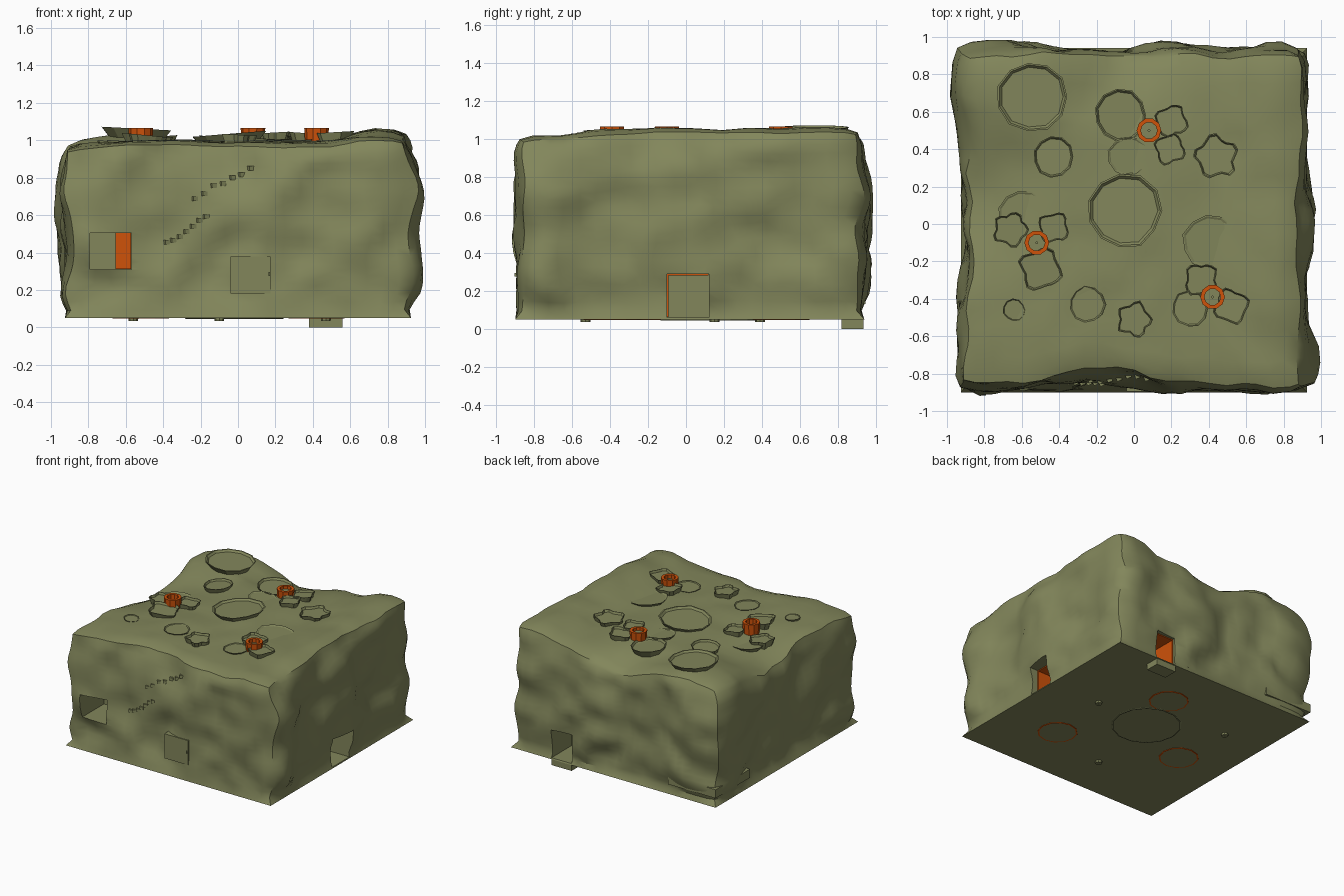
import bpy, bmesh, math, random
from mathutils import Vector, Matrix, noise
from mathutils.bvhtree import BVHTree

if "Cube" in bpy.data.objects:
    bpy.data.objects.remove(bpy.data.objects["Cube"])

random.seed(4)


def material(name, rgb):
    m = bpy.data.materials.new(name)
    m.diffuse_color = (*rgb, 1)
    m.use_nodes = True
    m.node_tree.nodes["Principled BSDF"].inputs["Base Color"].default_value = m.diffuse_color
    return m


OLIVE = material("olive stone", (0.225, 0.24, 0.105))
ORANGE = material("burnt orange", (0.62, 0.085, 0.003))


def finish(name, bm, mat, smooth=None):
    bmesh.ops.recalc_face_normals(bm, faces=bm.faces)
    me = bpy.data.meshes.new(name)
    bm.to_mesh(me)
    bm.free()
    ob = bpy.data.objects.new(name, me)
    bpy.context.collection.objects.link(ob)
    me.materials.append(mat)
    if smooth:
        bpy.ops.object.select_all(action='DESELECT')
        ob.select_set(True)
        bpy.context.view_layer.objects.active = ob
        bpy.ops.object.shade_smooth_by_angle(angle=math.radians(smooth))
    return ob


def box(name, lo, hi, mat=OLIVE, pivot=None, turn=0):
    lo, hi = Vector(lo), Vector(hi)
    bm = bmesh.new()
    bmesh.ops.create_cube(bm, size=1, matrix=Matrix.Translation((lo + hi) / 2) @ Matrix.Diagonal((*(hi - lo), 1)))
    if pivot:
        bmesh.ops.rotate(bm, verts=bm.verts, cent=pivot, matrix=Matrix.Rotation(math.radians(turn), 3, 'Z'))
    return finish(name, bm, mat)


def ramp(v):
    v = max(0, min(1, v))
    return v * v * (3 - 2 * v)


def hump(dx, dy, r):
    return math.exp(-(dx * dx + dy * dy) / (r * r))


def top_height(x, y):
    return (0.995 + 0.065 * ramp((x - 0.45) / 0.3) * (1 - 0.5 * ramp((-y - 0.3) / 0.4))
            + 0.045 * hump(x + 0.6, y - 0.78, 0.26) + 0.02 * hump(x, y - 0.1, 0.3)
            - 0.12 * hump(x + 0.97, y - 0.15, 0.33) - 0.09 * hump(x + 0.05, y - 0.97, 0.25)
            - 0.03 * hump(x + 0.95, y + 0.9, 0.3))


# Rock body: rounded block with bulging corners, roughened by noise, flat underneath
bm = bmesh.new()
bmesh.ops.create_cube(bm, size=2)
bmesh.ops.subdivide_edges(bm, edges=bm.edges, cuts=21, use_grid_fill=True)
R = 0.13
for v in bm.verts:
    t = (v.co.z + 1) / 2
    if t < 0.01:
        v.co = (v.co.x * 0.925, v.co.y * 0.92 + 0.02, 0.05)
        continue
    p = Vector((v.co.x * 0.91, v.co.y * 0.905 + 0.015, 0.05 + 0.95 * t))
    core = Vector((max(-0.91 + R, min(0.91 - R, p.x)), max(-0.89 + R, min(0.92 - R, p.y)), min(p.z, 1 - R)))
    off = p - core
    if off.length > R:
        p = core + off.normalized() * (R + 0.35 * (off.length - R))
    p.z = 0.05 + (p.z - 0.05) * (top_height(p.x, p.y) - 0.05) / 0.95
    n = noise.noise_vector(p * 2.6) * 0.035 + noise.noise_vector(p * 5 + Vector((3, 1, 7))) * 0.045
    fade = ramp(t * 6)
    mid = fade * math.sin(math.pi * min(1, 0.15 + t * 0.8))
    p.x += n.x * fade
    p.y += n.y * fade
    p.z += n.z * (0.3 if t > 0.9 else 0.5 * fade)
    p.x += mid * (0.07 * hump(p.x - 0.95, p.y + 0.75, 0.22) - 0.08 * hump(p.x + 0.95, p.y - 0.82, 0.2)
                  - 0.04 * hump(p.x + 0.95, p.y + 0.5, 0.2) + 0.04 * hump(p.x - 0.95, p.y, 0.2))
    p.y += mid * (0.05 * hump(p.x - 0.2, p.y - 0.95, 0.18) + 0.04 * hump(p.x - 0.75, p.y - 0.95, 0.2)
                  + 0.04 * hump(p.x + 0.65, p.y - 0.95, 0.25) - 0.05 * hump(p.x - 0.15, p.y + 0.9, 0.12)
                  + 0.045 * hump(p.x + 0.2, p.y + 0.9, 0.35))
    p.y += 0.08 * ramp((t - 0.55) / 0.45) * hump(p.x + 0.15, p.y + 0.9, 0.4)
    v.co = (max(-1, min(1, p.x)), max(-0.98, min(0.985, p.y)), max(0.05, min(1.07, p.z)))
bmesh.ops.triangulate(bm, faces=bm.faces)
bm.normal_update()
surface = BVHTree.FromBMesh(bm)
body = finish("rock_body", bm, OLIVE, 35)


def hit(origin, direction):
    return surface.ray_cast(Vector(origin), Vector(direction))[0]


def top_z(x, y):
    return hit((x, y, 3), (0, 0, -1)).z


wy = hit((-0.68, -3, 0.4), (0, 1, 0)).y
dy = hit((0.07, -3, 0.28), (0, 1, 0)).y
sx = hit((3, 0.01, 0.17), (-1, 0, 0)).x
by = hit((0.47, 3, 0.17), (0, -1, 0)).y


# Window and doorways cut deep into the rock
def cut(name, lo, hi):
    c = box(name, lo, hi)
    c.hide_render = True
    c.hide_set(True)
    mod = body.modifiers.new(name, 'BOOLEAN')
    mod.operation, mod.solver, mod.object = 'DIFFERENCE', 'EXACT', c


cut("window_cutter", (-0.79, -1.2, 0.31), (-0.57, wy + 0.3, 0.505))
cut("side_cutter", (sx - 0.22, -0.10, 0.06), (1.2, 0.12, 0.29))
cut("back_cutter", (0.38, by - 0.24, 0.06), (0.56, 1.2, 0.29))

# Coloured linings inside the openings
box("window_lining", (-0.655, wy + 0.291, 0.311), (-0.571, wy + 0.299, 0.504), ORANGE)
box("side_lining", (sx - 0.219, -0.0995, 0.061), (sx - 0.07, -0.092, 0.289), ORANGE)
box("side_ceiling_lining", (sx - 0.219, -0.0995, 0.282), (sx - 0.07, 0.119, 0.2895), ORANGE)
box("back_lining", (0.3805, by - 0.239, 0.061), (0.388, by - 0.01, 0.289), ORANGE)
box("back_ceiling_lining", (0.3805, by - 0.239, 0.282), (0.5595, by - 0.01, 0.2895), ORANGE)
box("back_step", (0.38, 0.82, 0.0), (0.56, 0.935, 0.055))

# Front door: closed leaf with a small knob
box("front_door", (-0.04, dy - 0.01, 0.18), (0.175, dy + 0.1, 0.38))
box("front_door_knob", (0.162, dy - 0.02, 0.275), (0.172, dy - 0.005, 0.295))

# Low ledge wrapping the back left corner
box("back_ledge", (-0.93, 0.86, 0.13), (-0.5, 0.945, 0.2))
box("left_ledge", (-0.93, 0.5, 0.13), (-0.86, 0.945, 0.2))


# Flared shallow dishes on the top, round or lobed
def dish(name, x, y, r, lobes, h):
    z, bm = top_z(x, y), bmesh.new()
    count = 20 if lobes else 11
    rings = []
    tilt = random.uniform(-0.1, 0.1)
    wobble = [random.uniform(-0.05, 0.05) for _ in range(count)]
    for zz, s in ((-0.03, 0.75), (h, 1.0), (h, 0.95), (h * 0.5, 0.88)):
        ring = []
        for i in range(count):
            a = math.tau * i / count
            k = r * s * (1 + (0.14 * math.cos(lobes * a + x * 9) if lobes else 0) + wobble[i])
            ring.append(bm.verts.new((x + k * math.cos(a), y + k * math.sin(a), z + zz + tilt * k * math.cos(a))))
        rings.append(ring)
    for lower, upper in zip(rings, rings[1:]):
        for i in range(count):
            j = (i + 1) % count
            bm.faces.new((lower[i], lower[j], upper[j], upper[i]))
    bm.faces.new(rings[-1])
    bm.faces.new(rings[0][::-1])
    finish(name, bm, OLIVE)


for x, y, r in ((-0.54, 0.68, 0.19), (-0.07, 0.58, 0.14), (-0.43, 0.36, 0.11), (-0.05, 0.07, 0.2)):
    dish("raised_dish", x, y, r, 0, 0.03)
for x, y, r in ((0.41, -0.1, 0.15), (-0.25, -0.43, 0.1), (-0.64, -0.46, 0.06), (-0.6, 0.05, 0.13),
                (-0.03, 0.36, 0.11), (0.3, -0.45, 0.1)):
    dish("flush_dish", x, y, r, 0, 0.01)
for x, y, r, n in ((0, -0.51, 0.09, 5), (0.44, 0.36, 0.11, 5), (0.2, 0.55, 0.085, 4), (0.19, 0.4, 0.08, 4),
                   (-0.5, -0.24, 0.11, 4), (-0.66, -0.03, 0.09, 5), (-0.43, -0.02, 0.08, 4),
                   (0.36, -0.3, 0.09, 4), (0.52, -0.44, 0.09, 4)):
    dish("lobed_dish", x, y, r, n, 0.035)


def tube(name, x, y, z0, z1, r_out, r_in, mat, n=10):
    bm = bmesh.new()
    rings = [[bm.verts.new((x + r * math.cos(math.tau * i / n), y + r * math.sin(math.tau * i / n), z))
              for i in range(n)] for r, z in ((r_out * 0.9, z0), (r_out, z1), (r_in, z1), (r_in, z0))]
    for a in range(4):
        for i in range(n):
            j, b = (i + 1) % n, (a + 1) % 4
            bm.faces.new((rings[a][i], rings[a][j], rings[b][j], rings[b][i]))
    finish(name, bm, mat)


# Chimney pots with stone plugs, and their outlines underneath
for x, y in ((0.08, 0.5), (-0.52, -0.1), (0.42, -0.39)):
    z = top_z(x, y)
    tube("chimney_pot", x, y, z - 0.05, max(z + 0.06, 1.066), 0.066, 0.044, ORANGE)
    tube("chimney_plug", x, y, z - 0.05, z + 0.035, 0.046, 0.005, OLIVE)
    tube("floor_ring", x, y, 0.046, 0.051, 0.155, 0.15, ORANGE, 12)

# Underside pegs and a shallow central ring
for x, y in ((0.47, 0.15), (-0.56, 0.39), (-0.1, -0.53)):
    tube("floor_peg", x, y, 0.035, 0.055, 0.028, 0.006, OLIVE, 8)
tube("floor_centre_ring", -0.02, 0.12, 0.044, 0.055, 0.28, 0.262, OLIVE, 14)

# Two trails of small stones on the front face
for (x0, z0), (x1, z1) in (((-0.38, 0.45), (-0.17, 0.58)), ((-0.23, 0.69), (0.07, 0.86))):
    for i in range(7):
        t = i / 6
        x = x0 + (x1 - x0) * t
        z = z0 + (z1 - z0) * t + random.uniform(-0.015, 0.015)
        y = hit((x, -3, z), (0, 1, 0)).y
        box("trail_stone", (x - 0.014, y - 0.01, z - 0.012), (x + 0.014, y + 0.03, z + 0.012), OLIVE, (x, y, z), 25)
